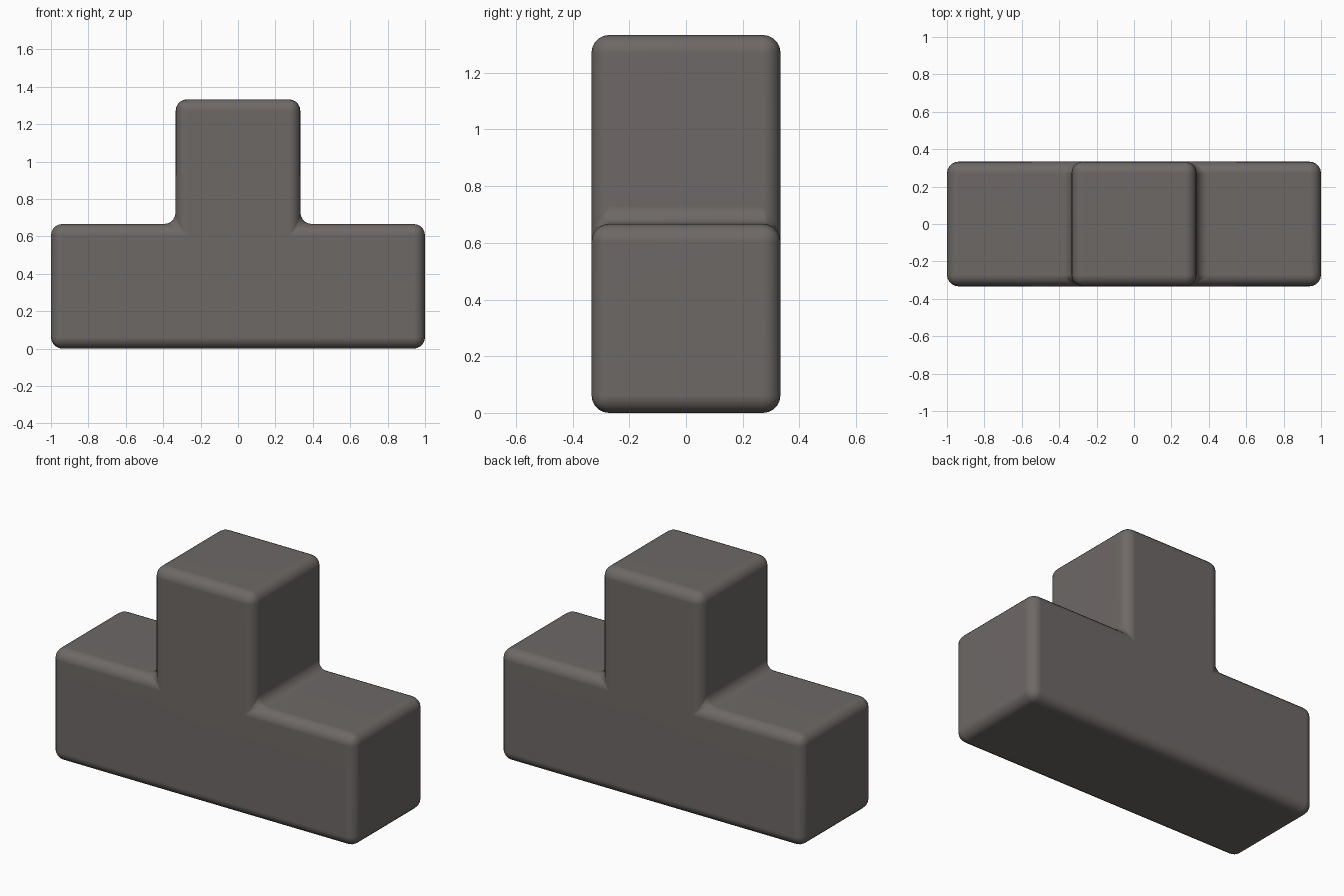
import bpy, bmesh

if "Cube" in bpy.data.objects:
    bpy.data.objects.remove(bpy.data.objects["Cube"])

# Single warm grey material
mat = bpy.data.materials.new("warm grey")
mat.diffuse_color = (0.155, 0.14, 0.134, 1)
mat.use_nodes = True
mat.node_tree.nodes["Principled BSDF"].inputs["Base Color"].default_value = mat.diffuse_color

U = 2 / 3          # size of one cube unit
H = U / 2          # half unit

# T-shaped profile seen from the front, extruded through the depth
right = [(1, 0), (1, U), (H, U), (H, 2 * U)]
profile = right + [(-x, z) for x, z in reversed(right)]

bm = bmesh.new()
face = bm.faces.new([bm.verts.new((x, -H, z)) for x, z in profile])
ext = bmesh.ops.extrude_face_region(bm, geom=[face])
bmesh.ops.translate(bm, vec=(0, U, 0),
                    verts=[g for g in ext["geom"] if isinstance(g, bmesh.types.BMVert)])
bmesh.ops.recalc_face_normals(bm, faces=bm.faces[:])

# Round every edge, including the inner corners
bmesh.ops.bevel(bm, geom=bm.edges[:], offset=0.062, offset_type='OFFSET',
                segments=5, profile=0.5, affect='EDGES', clamp_overlap=True)
bmesh.ops.recalc_face_normals(bm, faces=bm.faces[:])

mesh = bpy.data.meshes.new("t_block")
bm.to_mesh(mesh)
bm.free()
block = bpy.data.objects.new("t_block", mesh)
bpy.context.collection.objects.link(block)
mesh.materials.append(mat)
for p in mesh.polygons:
    p.use_smooth = True

# Keep the big faces flat in shading
wn = block.modifiers.new("flat_faces", 'WEIGHTED_NORMAL')
wn.keep_sharp = True
